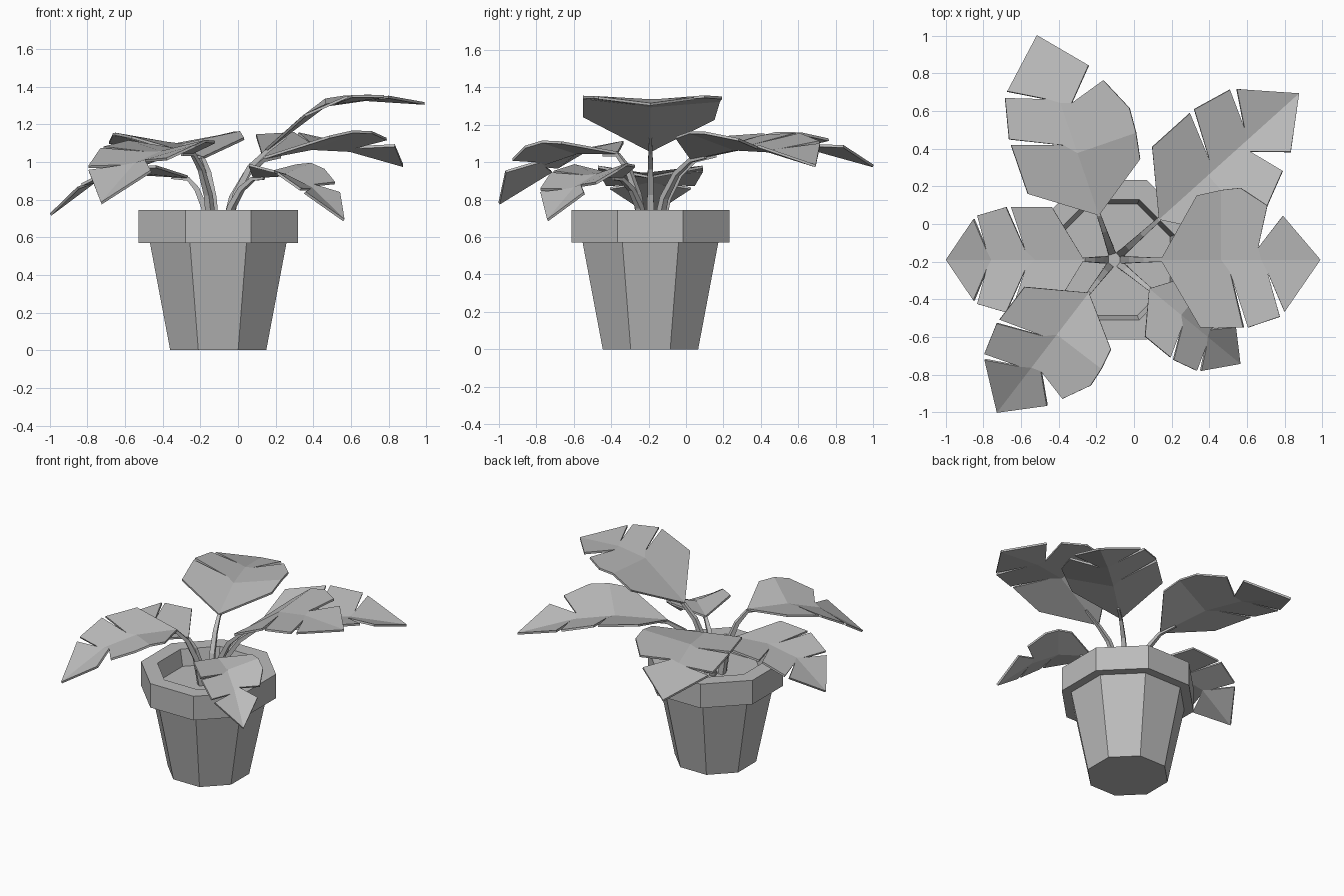
import bpy, bmesh, math
from mathutils import Vector

cube = bpy.data.objects.get("Cube")
if cube:
    bpy.data.objects.remove(cube)

CENTER = Vector((-0.105, -0.19, 0))

grey = bpy.data.materials.new("plain_grey")
grey.use_nodes = True
GREY = (0.5, 0.5, 0.5, 1)
grey.diffuse_color = GREY
grey.node_tree.nodes["Principled BSDF"].inputs["Base Color"].default_value = GREY


def make_object(name, bm, fix_normals=True):
    if fix_normals:
        bmesh.ops.recalc_face_normals(bm, faces=bm.faces)
    mesh = bpy.data.meshes.new(name)
    bm.to_mesh(mesh)
    bm.free()
    mesh.materials.append(grey)
    obj = bpy.data.objects.new(name, mesh)
    bpy.context.collection.objects.link(obj)
    return obj


def bridge(bm, loops):
    """Join rings of equal size with quads and cap both ends."""
    for a, b in zip(loops, loops[1:]):
        for i in range(len(a)):
            j = (i + 1) % len(a)
            bm.faces.new((a[i], a[j], b[j], b[i]))
    bm.faces.new(loops[0])
    bm.faces.new(loops[-1])


# Eight-sided pot with rim; profile pairs are (flat-side distance, height)
profile = [(0.255, 0), (0.3625, 0.57), (0.4225, 0.57), (0.4225, 0.745),
           (0.32, 0.745), (0.295, 0.63)]
bm = bmesh.new()
rings = []
for apothem, z in profile:
    radius = apothem / math.cos(math.pi / 8)
    angles = [math.pi / 8 + i * math.pi / 4 for i in range(8)]
    rings.append([bm.verts.new(CENTER + Vector((radius * math.cos(a), radius * math.sin(a), z)))
                  for a in angles])
bridge(bm, rings)
make_object("pot_with_soil", bm)

# Half-leaf lobes: (fraction along midrib, fraction of half width)
STATIONS = [0, 0.35, 0.62, 1]
NOTCH = 0.18
TWO_CUTS = [[(0.23, 1), (0.5, 1), (0.41, NOTCH)],
            [(0.41, NOTCH), (0.53, 1), (0.74, 0.84), (0.66, NOTCH)],
            [(0.66, NOTCH), (0.77, 0.77)]]
ONE_CUT = [[(0.21, 0.95), (0.35, 1.03)],
           [(0.35, 1.03), (0.48, 1.06), (0.66, 0.8), (0.6, NOTCH)],
           [(0.6, NOTCH), (0.76, 0.65)]]


def frame(azimuth):
    a = math.radians(azimuth)
    out = Vector((math.cos(a), math.sin(a), 0))
    return out, Vector((-out.y, out.x, 0))


def along(spine, u):
    """Distance and height on the bent midrib."""
    for i in range(3):
        if u <= STATIONS[i + 1]:
            t = (u - STATIONS[i]) / (STATIONS[i + 1] - STATIONS[i])
            return Vector(spine[i]).lerp(Vector(spine[i + 1]), t)


def make_leaf(name, azimuth, width, fold, spine, left, right):
    out, side = frame(azimuth)
    bm = bmesh.new()
    cache = {}

    def vert(u, v):
        key = (u, v)
        if key not in cache:
            r, z = along(spine, u)
            z += abs(v) * width * fold
            cache[key] = bm.verts.new(CENTER + out * r + side * v * width + Vector((0, 0, z)))
        return cache[key]

    for sign, lobes in ((1, left), (-1, right)):
        for i, lobe in enumerate(lobes):
            loop = [vert(STATIONS[i], 0)] + [vert(u, sign * v) for u, v in lobe]
            loop.append(vert(STATIONS[i + 1], 0))
            bm.faces.new(loop if sign < 0 else loop[::-1])
    leaf = make_object(name + "_leaf", bm)
    solid = leaf.modifiers.new("thickness", "SOLIDIFY")
    solid.thickness = 0.014
    solid.offset = 0


def make_stem(name, azimuth, spine):
    out, side = frame(azimuth)
    r, z = spine[0]
    root = Vector((0.05, 0.62))
    end = along(spine, 0.12)
    path = [root]
    for fr, fz in ((0.22, 0.5), (0.58, 0.82), (1, 1)):
        path.append(Vector((root.x + (r - root.x) * fr, root.y + (z - root.y) * fz - 0.01)))
    path.append(end - Vector((0, 0.01)))
    bm = bmesh.new()
    rings = []
    for i, p in enumerate(path):
        d = (path[min(i + 1, len(path) - 1)] - path[max(i - 1, 0)]).normalized()
        half = 0.02 - 0.003 * i
        normal = out * -d.y + Vector((0, 0, d.x))
        mid = CENTER + out * p.x + Vector((0, 0, p.y))
        rings.append([bm.verts.new(mid + (side * a + normal * b) * half)
                      for a, b in ((1, 1), (-1, 1), (-1, -1), (1, -1))])
    bridge(bm, rings)
    make_object(name + "_stem", bm)


# Name, direction, half width, fold, midrib (distance, height), left and right lobes
PLANTS = [
    ("left", 0, 0.36, 0.08, [(0.25, 1.06), (0.57, 1.3), (0.78, 1.33), (1.095, 1.31)], ONE_CUT, TWO_CUTS),
    ("back_left", 42, 0.31, 0.28, [(0.32, 1.02), (0.67, 1.07), (0.94, 1.06), (1.32, 0.98)], TWO_CUTS, ONE_CUT),
    ("back_right", 109, 0.32, 0.2, [(0.25, 1.02), (0.6, 1.09), (0.88, 1.08), (1.26, 0.98)], TWO_CUTS, ONE_CUT),
    ("right", 180, 0.28, 0.15, [(0.16, 0.92), (0.42, 0.94), (0.65, 0.9), (0.89, 0.72)], TWO_CUTS, TWO_CUTS),
    ("front_right", 232.5, 0.29, 0.2, [(0.22, 1.05), (0.5, 1.05), (0.72, 0.99), (1.02, 0.78)], ONE_CUT, TWO_CUTS),
    ("front_left", -39.5, 0.21, 0.27, [(0.24, 0.92), (0.46, 0.93), (0.64, 0.86), (0.865, 0.69)], ONE_CUT, TWO_CUTS),
]
for name, azimuth, width, fold, spine, left, right in PLANTS:
    make_leaf(name, azimuth, width, fold, spine, left, right)
    make_stem(name, azimuth, spine)
